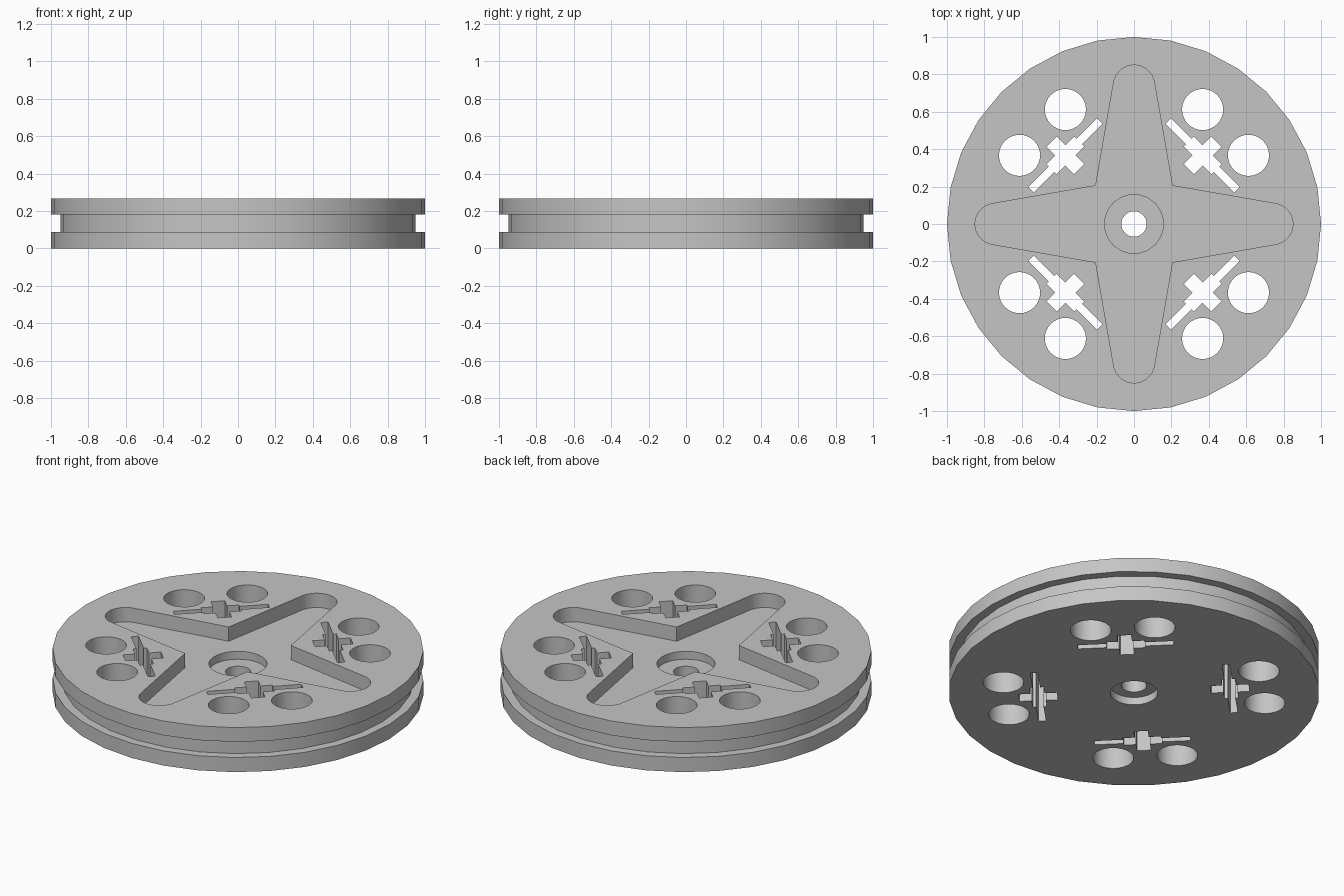
import bpy, bmesh
from math import sin, cos, pi, radians

default = bpy.data.objects.get("Cube")
if default:
    bpy.data.objects.remove(default, do_unlink=True)

HEIGHT = 0.265
FLOOR = 0.18          # floor of the star recess

grey = bpy.data.materials.new("light_grey")
grey.use_nodes = True
grey.diffuse_color = (0.56, 0.56, 0.56, 1)
grey.node_tree.nodes["Principled BSDF"].inputs["Base Color"].default_value = grey.diffuse_color


def make_object(name, bm):
    bmesh.ops.recalc_face_normals(bm, faces=bm.faces)
    mesh = bpy.data.meshes.new(name)
    bm.to_mesh(mesh)
    bm.free()
    mesh.materials.append(grey)
    obj = bpy.data.objects.new(name, mesh)
    bpy.context.collection.objects.link(obj)
    return obj


def prism(name, outline, z0, z1):
    bm = bmesh.new()
    face = bm.faces.new([bm.verts.new((x, y, z0)) for x, y in outline])
    top = bmesh.ops.extrude_face_region(bm, geom=[face])["geom"]
    verts = [v for v in top if isinstance(v, bmesh.types.BMVert)]
    bmesh.ops.translate(bm, verts=verts, vec=(0, 0, z1 - z0))
    return make_object(name, bm)


def circle(x, y, r, n=32):
    return [(x + r * cos(2 * pi * i / n), y + r * sin(2 * pi * i / n)) for i in range(n)]


def turn(points, angle):
    c, s = cos(angle), sin(angle)
    return [(x * c - y * s, x * s + y * c) for x, y in points]


# Grooved disc, turned from its half profile
def grooved_disc(sides=32):
    profile = [(1, 0), (1, 0.087), (0.95, 0.087), (0.95, FLOOR), (1, FLOOR), (1, HEIGHT)]
    bm = bmesh.new()
    rings = [[bm.verts.new((x, y, z)) for x, y in circle(0, 0, r, sides)] for r, z in profile]
    for low, high in zip(rings, rings[1:]):
        for i in range(sides):
            j = (i + 1) % sides
            bm.faces.new((low[i], low[j], high[j], high[i]))
    bm.faces.new(rings[0])
    bm.faces.new(rings[-1])
    return make_object("pulley_wheel", bm)


wheel = grooved_disc()
cutters = []

# Four-armed star recess with rounded tips
arm = [(0.205, -0.205)]
for i in range(17):
    a = radians(-80 + 10 * i)
    arm.append((0.74 + 0.11 * cos(a), 0.11 * sin(a)))
star = [p for k in range(4) for p in turn(arm, k * pi / 2)]
cutters.append(prism("star_recess_cutter", star, FLOOR, 0.4))

# Centre hole and its shallow counterbores
cutters.append(prism("upper_bore_cutter", circle(0, 0, 0.157), 0.133, 0.3))
cutters.append(prism("lower_bore_cutter", circle(0, 0, 0.128), -0.1, 0.045))
cutters.append(prism("centre_hole_cutter", circle(0, 0, 0.068), -0.1, 0.4))

# Cross-shaped axle hole with a long slot, plus two round holes, in each quarter
quarter = [(0.26, 0.02), (0.104, 0.02), (0.104, 0.038), (0.038, 0.038), (0.038, 0.104)]
half = quarter + [(-u, v) for u, v in reversed(quarter)]
cross = half + [(-u, -v) for u, v in half]
slot = [(x + 0.367, y + 0.367) for x, y in turn(cross, -pi / 4)]
shapes = {"axle_slot": slot,
          "hole_a": circle(0.367, 0.612, 0.11),
          "hole_b": circle(0.612, 0.367, 0.11)}
for k in range(4):
    for name, outline in shapes.items():
        cutters.append(prism(name + "_cutter", turn(outline, k * pi / 2), -0.1, 0.4))

# Cut everything out of the wheel
bpy.ops.object.select_all(action="DESELECT")
bpy.context.view_layer.objects.active = wheel
wheel.select_set(True)
for cutter in cutters:
    cutter.hide_render = True
    mod = wheel.modifiers.new(cutter.name, "BOOLEAN")
    mod.operation = "DIFFERENCE"
    mod.solver = "EXACT"
    mod.object = cutter
    bpy.ops.object.modifier_apply(modifier=mod.name)
    bpy.data.objects.remove(cutter, do_unlink=True)

bpy.ops.object.shade_smooth_by_angle(angle=radians(30))
